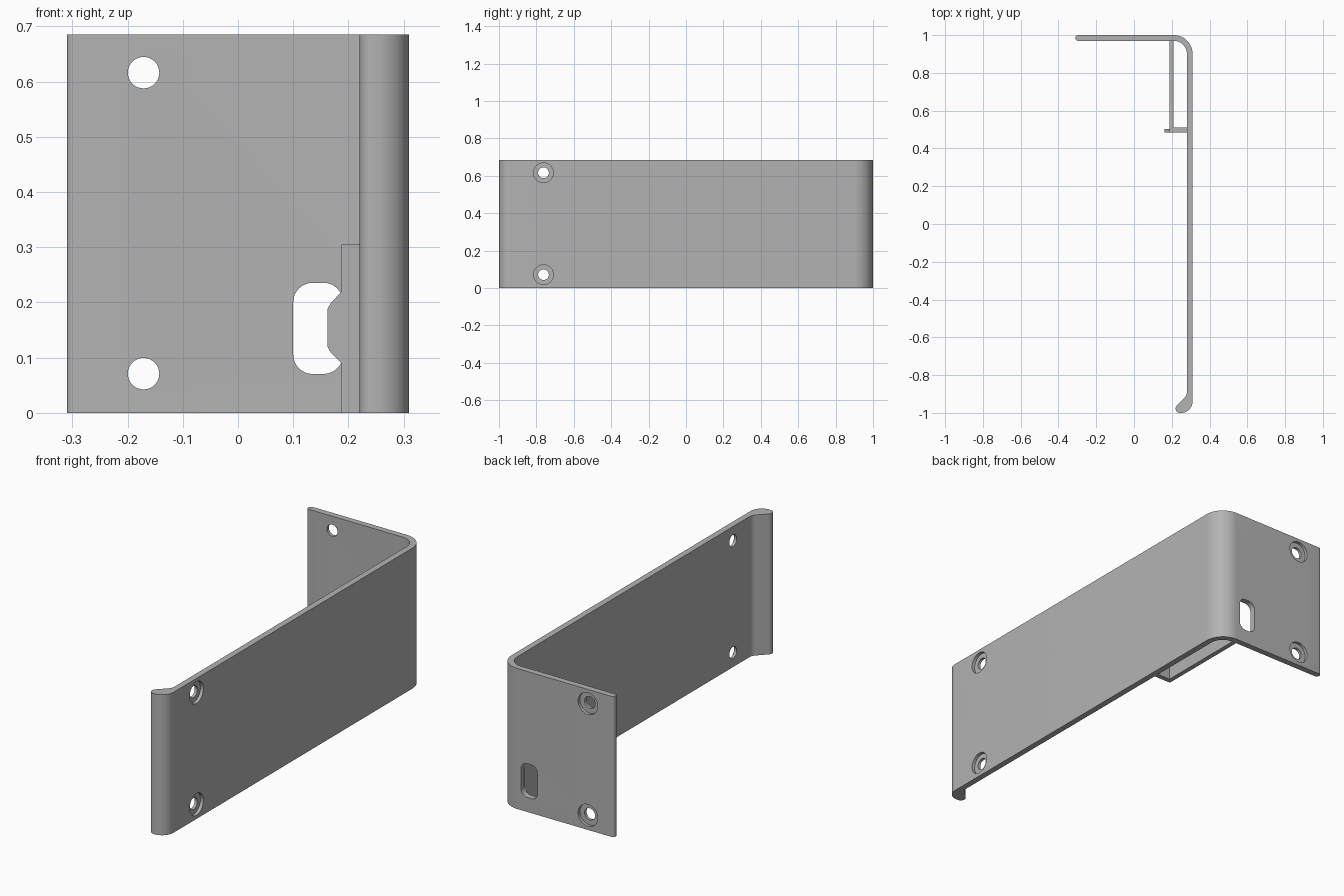
import bpy, bmesh
from math import cos, sin, radians, pi
from mathutils import Matrix

HEIGHT = 0.685
cube = bpy.data.objects.get("Cube")
if cube:
    bpy.data.objects.remove(cube, do_unlink=True)

grey = bpy.data.materials.new("plain_grey")
grey.use_nodes = True
tone = (0.45, 0.45, 0.45, 1)
grey.diffuse_color = tone
grey.node_tree.nodes["Principled BSDF"].inputs["Base Color"].default_value = tone


def arc(cx, cy, r, start, end, steps=8):
    angles = [radians(start + (end - start) * i / steps) for i in range(steps + 1)]
    return [(cx + r * cos(a), cy + r * sin(a)) for a in angles]


def prism(name, outline, depth, matrix=Matrix()):
    """Extrude a flat outline along its local z."""
    bm = bmesh.new()
    face = bm.faces.new([bm.verts.new((x, y, 0)) for x, y in outline])
    out = bmesh.ops.extrude_face_region(bm, geom=[face])
    moved = [v for v in out["geom"] if isinstance(v, bmesh.types.BMVert)]
    bmesh.ops.translate(bm, vec=(0, 0, depth), verts=moved)
    bmesh.ops.transform(bm, matrix=matrix, verts=bm.verts)
    bmesh.ops.recalc_face_normals(bm, faces=bm.faces)
    mesh = bpy.data.meshes.new(name)
    bm.to_mesh(mesh)
    bm.free()
    mesh.materials.append(grey)
    obj = bpy.data.objects.new(name, mesh)
    bpy.context.collection.objects.link(obj)
    return obj


def select(obj):
    bpy.ops.object.select_all(action="DESELECT")
    obj.select_set(True)
    bpy.context.view_layer.objects.active = obj


def cut(target, cutter):
    cutter.hide_render = True
    mod = target.modifiers.new("cut", "BOOLEAN")
    mod.operation, mod.solver, mod.object = "DIFFERENCE", "EXACT", cutter
    select(target)
    bpy.ops.object.modifier_apply(modifier=mod.name)
    bpy.data.objects.remove(cutter, do_unlink=True)


# Bent plate: mounting flange, rounded corner, long arm and thickened lip
outline = (
    arc(-0.297, 0.987, 0.013, 180, 90, 6)
    + arc(0.21, 0.9, 0.1, 90, 0, 16)
    + arc(0.25, -0.94, 0.06, 0, -90, 12)
    + arc(0.243, -0.977, 0.023, -90, -225, 8)
    + arc(0.24, -0.89, 0.04, -45, 0, 6)
    + arc(0.21, 0.9, 0.07, 0, 90, 16)
    + arc(-0.297, 0.983, 0.013, 270, 180, 6)
)
bracket = prism("bent_bracket", outline, HEIGHT)

# Local z of the cutters points along +y (flange) or +x (arm)
along_y = Matrix.Rotation(-pi / 2, 4, "X")
along_x = Matrix.Rotation(pi / 2, 4, "Y")
for z in (0.071, 0.616):
    for r, inset in ((0.0285, 0.06), (0.053, 0.015)):
        circle = arc(0, 0, r, 0, 348.75, 31)
        cut(bracket, prism("flange_hole_cutter", circle, 0.1,
                           Matrix.Translation((-0.171, 1 - inset, z)) @ along_y))
        cut(bracket, prism("arm_hole_cutter", circle, 0.1,
                           Matrix.Translation((0.309 - inset, -0.762, z)) @ along_x))

# Rounded slot through the flange
slot = []
for i, (sx, sy) in enumerate(((1, 1), (-1, 1), (-1, -1), (1, -1))):
    slot += arc(sx * 0.01, sy * 0.0475, 0.035, 90 * i, 90 * i + 90)
cut(bracket, prism("slot_cutter", slot, 0.1,
                   Matrix.Translation((0.145, 0.94, 0.153)) @ along_y))
select(bracket)
bpy.ops.object.shade_smooth_by_angle(angle=radians(30))


def box(name, x0, x1, y0, y1, z1):
    return prism(name, [(x0, y0), (x1, y0), (x1, y1), (x0, y1)], z1)


# Inner channel behind the arm, with a tapered tab on its end wall
box("channel_side_wall", 0.187, 0.21, 0.485, 0.975, 0.305)
box("channel_end_wall", 0.205, 0.285, 0.485, 0.51, 0.305)
tab = [(0.19, 0.087), (0.19, 0.222), (0.168, 0.199), (0.162, 0.188),
       (0.162, 0.12), (0.168, 0.109)]
upright = Matrix.Translation((0, 0.502, 0)) @ Matrix.Rotation(pi / 2, 4, "X")
prism("channel_tab", tab, 0.017, upright)
